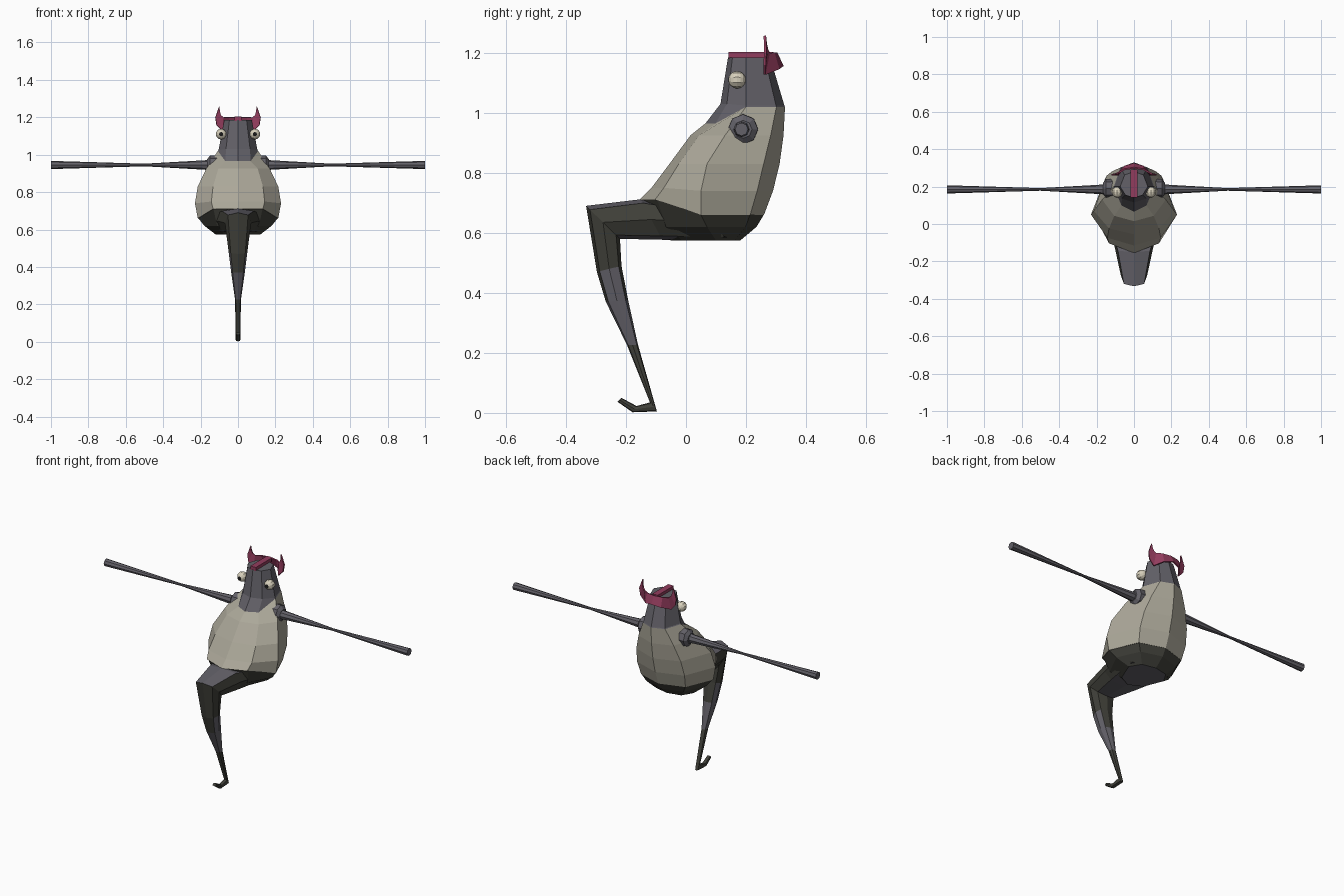
import bpy, bmesh, math
from mathutils import Vector, Matrix

cube = bpy.data.objects.get("Cube")
if cube:
    bpy.data.objects.remove(cube)


def material(name, rgb):
    m = bpy.data.materials.new(name)
    m.use_nodes = True
    m.diffuse_color = (*rgb, 1)
    m.node_tree.nodes["Principled BSDF"].inputs["Base Color"].default_value = (*rgb, 1)
    return m


CREAM = material("cream", (.41, .39, .32))
GREY = material("slate grey", (.125, .12, .14))
OLIVE = material("dark olive", (.052, .052, .042))
RED = material("crimson", (.29, .045, .11))
EYE = material("eye white", (.68, .63, .5))
PUPIL = material("pupil black", (.01, .01, .01))


def finish(name, bm, mats, rule=None):
    bmesh.ops.recalc_face_normals(bm, faces=bm.faces)
    if rule:
        for f in bm.faces:
            f.material_index = rule(f)
    mesh = bpy.data.meshes.new(name)
    bm.to_mesh(mesh)
    bm.free()
    for m in mats:
        mesh.materials.append(m)
    obj = bpy.data.objects.new(name, mesh)
    bpy.context.collection.objects.link(obj)
    return obj


def loft(name, rings, mats, rule=None, caps=True):
    """Skin a list of equal-sized closed rings."""
    bm = bmesh.new()
    rows = [[bm.verts.new(p) for p in ring] for ring in rings]
    n = len(rows[0])
    for a, b in zip(rows, rows[1:]):
        for i in range(n):
            j = (i + 1) % n
            bm.faces.new((a[i], a[j], b[j], b[i]))
    if caps:
        bm.faces.new(rows[0])
        bm.faces.new(rows[-1])
    return finish(name, bm, mats, rule)


def body_ring(z_front, z, front, mid, back, w):
    """Eight-sided level ring with a ridge at the front and at the back."""
    half = [(.62 * w, front + .25 * (mid - front), z_front), (w, mid, z),
            (.68 * w, back - .22 * (back - mid), z)]
    return ([(0, front, z_front)] + half + [(0, back, z)]
            + [(-x, y, h) for x, y, h in reversed(half)])


def limb_ring(outer, inner, w, power=.75):
    """Eight-sided squarish section between an outer and an inner (y, z) point."""
    ring = []
    for k in range(8):
        c, s = math.cos(k * math.pi / 4), math.sin(k * math.pi / 4)
        c, s = (math.copysign(abs(v) ** power, v) if abs(v) > 1e-6 else 0 for v in (c, s))
        y, z = ((o + i) / 2 + c * (o - i) / 2 for o, i in zip(outer, inner))
        ring.append((s * w, y, z))
    return ring


# Torso with its projecting lower rim, and the head rising out of it
rim = body_ring(.71, .66, -.155, .05, .26, .215)
neck = body_ring(.965, 1.02, .065, .2, .33, .108)
loft("torso", [rim,
               body_ring(.75, .74, -.115, .05, .29, .23),
               body_ring(.83, .83, -.055, .07, .312, .215),
               body_ring(.925, .925, .015, .13, .325, .17),
               neck], [CREAM])
loft("head", [neck,
              body_ring(1.03, 1.024, .115, .2, .328, .104),
              body_ring(1.185, 1.185, .14, .2, .28, .074)], [GREY])

# Belly under the rim, with a flat grey base
loft("belly", [body_ring(.71, .66, -.145, .05, .259, .212),
               body_ring(.62, .62, -.11, .07, .235, .18),
               body_ring(.574, .574, -.05, .1, .18, .12)],
     [OLIVE, GREY], lambda f: int(f.normal.z < -.9))


# Single leg: thigh, knee, tapering shin and hooked foot
def leg_colour(f):
    c, n = f.calc_center_median(), f.normal
    if c.z > .55:
        return int(abs(n.z) > .8)
    if c.z > .4:
        return int(abs(n.x) > .75) if c.z < .44 else int(n.y < -.6)
    return int(c.z > .25)


loft("leg", [limb_ring((-.03, .69), (.15, .576), .15, .55),
             limb_ring((-.15, .712), (-.08, .577), .105, .6),
             limb_ring((-.333, .69), (-.22, .58), .07),
             limb_ring((-.297, .47), (-.215, .49), .05),
             limb_ring((-.267, .37), (-.193, .377), .037),
             limb_ring((-.197, .227), (-.16, .227), .016),
             limb_ring((-.12, .035), (-.097, .005), .012),
             limb_ring((-.165, .023), (-.178, .002), .013),
             limb_ring((-.215, .05), (-.228, .037), .011)],
     [OLIVE, GREY], leg_colour)


# Arms, shoulders and eyes on both sides
def rod(name, profile, y, z, side):
    rings = [[(side * x, y + r * math.cos(k * math.pi / 4), z + r * math.sin(k * math.pi / 4))
              for k in range(8)] for x, r in profile]
    loft(name, rings, [GREY])


for side, word in ((1, "left"), (-1, "right")):
    rod(word + "_shoulder", [(.08, .052), (.15, .05), (.165, .03)], .19, .945, side)
    rod(word + "_arm", [(.1, .03), (.2, .024), (.5, .007), (1, .022)], .185, .945, side)
    bm = bmesh.new()
    bmesh.ops.create_uvsphere(bm, u_segments=10, v_segments=8, radius=.029,
                              matrix=Matrix.Translation((side * .09, .17, 1.11))
                              @ Matrix.Rotation(math.pi / 2, 4, "X"))
    finish(word + "_eye", bm, [EYE, PUPIL], lambda f: int(f.normal.y < -.9))

# Central comb on top of the head
bm = bmesh.new()
bmesh.ops.create_cube(bm, size=1, matrix=Matrix.Translation((0, .217, 1.192))
                      @ Matrix.Diagonal((.036, .15, .022, 1)))
finish("comb", bm, [RED])

# Curved crest around the back of the head, sweeping up to two horns
columns = [((0, .322, 1.155), (0, .3, 1.2)),
           ((.05, .308, 1.145), (.05, .292, 1.2)),
           ((.085, .262, 1.127), (.08, .276, 1.2)),
           ((.115, .262, 1.16), (.092, .27, 1.212)),
           ((.121, .264, 1.2), (.097, .266, 1.23)),
           ((.105, .263, 1.245), (.1, .263, 1.257))]
bm = bmesh.new()
grid = [[bm.verts.new(p) for p in col] for col in columns]
for a, b in zip(grid, grid[1:]):
    bm.faces.new((a[0], b[0], b[1], a[1]))
crest = finish("crest", bm, [RED])
mirror = crest.modifiers.new("mirror", "MIRROR")
mirror.merge_threshold = .001
thick = crest.modifiers.new("thickness", "SOLIDIFY")
thick.thickness = .008
thick.offset = 0
